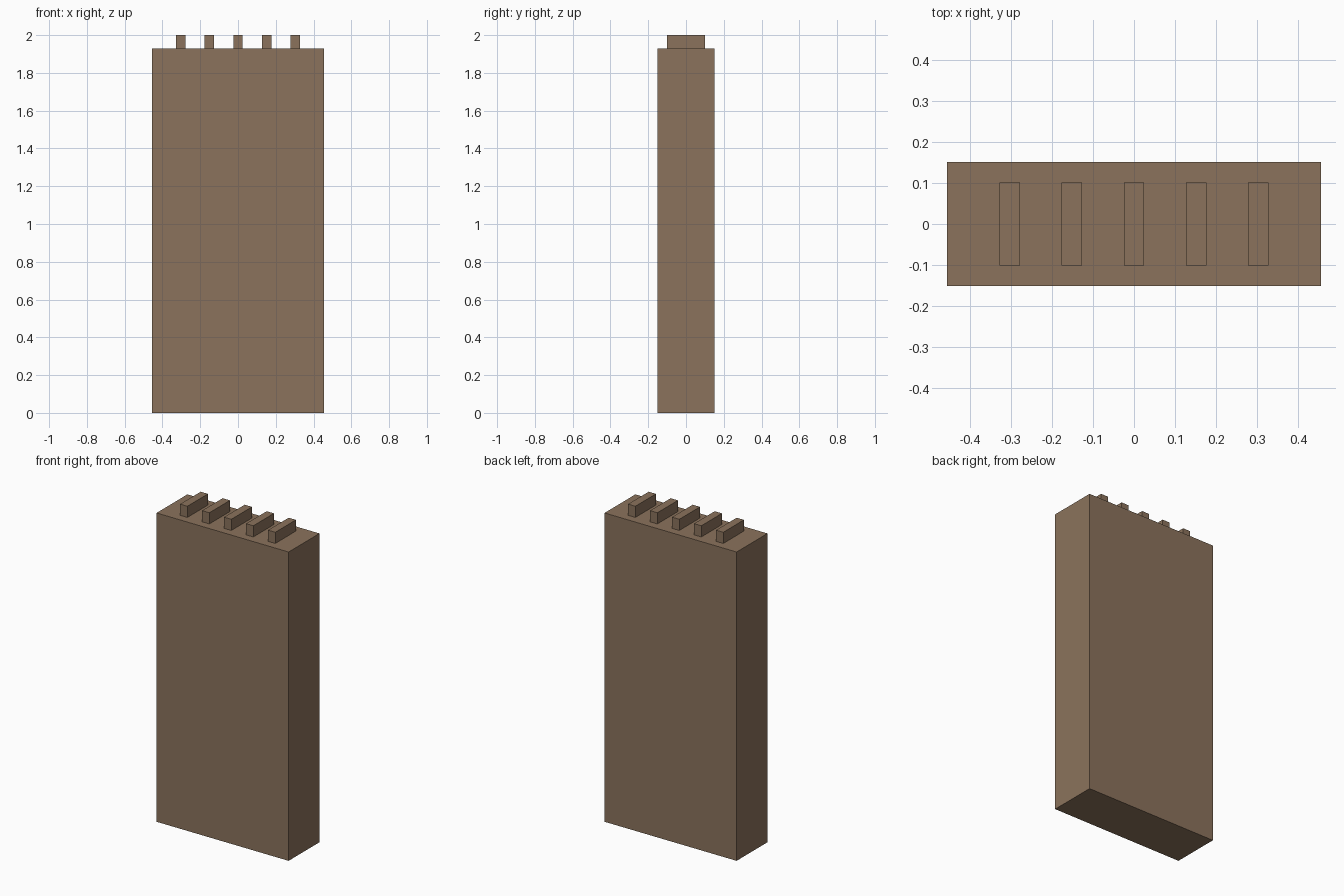
import bpy

if "Cube" in bpy.data.objects:
    bpy.data.objects.remove(bpy.data.objects["Cube"])

BODY_TOP = 1.93
TOTAL_HEIGHT = 2.0
SLAT_SPACING = 0.152

brown = bpy.data.materials.new("brown")
brown.diffuse_color = (0.258, 0.171, 0.107, 1)
brown.use_nodes = True
brown.node_tree.nodes["Principled BSDF"].inputs["Base Color"].default_value = brown.diffuse_color


def box(name, size, x, z_bottom):
    bpy.ops.mesh.primitive_cube_add(size=1, location=(x, 0, z_bottom + size[2] / 2))
    obj = bpy.context.object
    obj.name = name
    obj.scale = size
    bpy.ops.object.transform_apply(location=False, rotation=False, scale=True)
    obj.data.materials.append(brown)
    return obj


# Tall cabinet body
box("cabinet_body", (0.913, 0.304, BODY_TOP), 0, 0)

# Row of raised vent slats on the top
for i in range(5):
    box(f"vent_slat_{i + 1}", (0.05, 0.203, TOTAL_HEIGHT - BODY_TOP),
        (i - 2) * SLAT_SPACING, BODY_TOP)
